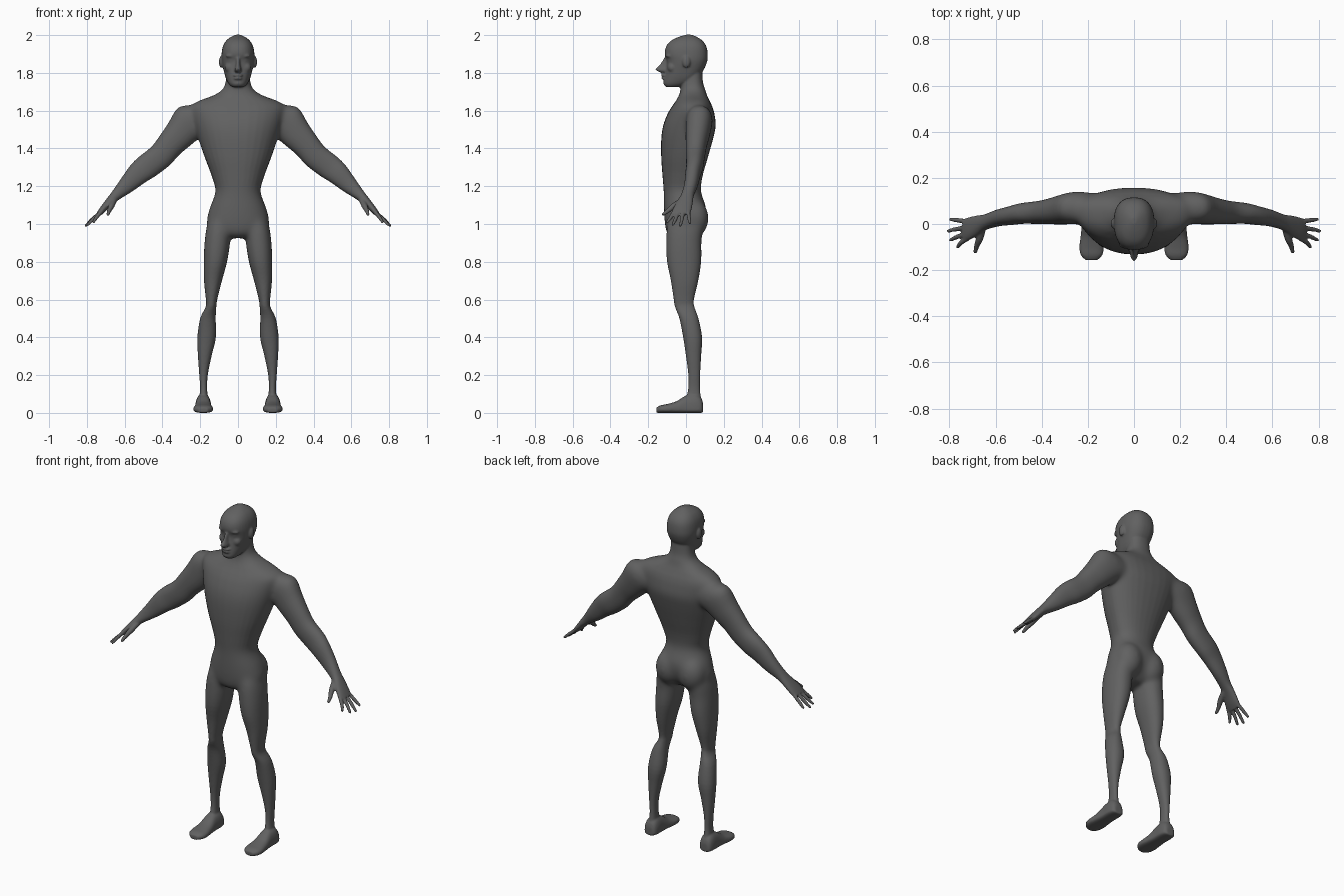
import bpy, bmesh, math
from mathutils import Vector as V, Matrix

bm = bmesh.new()


def dense(rows, k=4):
    """Catmull-Rom interpolation of section rows."""
    out = []
    n = len(rows)
    for i in range(n - 1):
        p = [rows[max(i - 1, 0)], rows[i], rows[i + 1], rows[min(i + 2, n - 1)]]
        for j in range(k):
            t = j / k
            out.append([0.5 * (2 * b + (c - a) * t + (2 * a - 5 * b + 4 * c - d) * t * t
                               + (3 * b - a - 3 * c + d) * t ** 3) for a, b, c, d in zip(*p)])
    return out + [list(rows[-1])]


def ring(c, u, vp, vm, e=2.0, n=32):
    """Superellipse; vp and vm are the two separate half-depths."""
    pts = []
    for i in range(n):
        a = 2 * math.pi * i / n
        ca, sa = math.cos(a), math.sin(a)
        x = math.copysign(abs(ca) ** (2 / e), ca)
        y = abs(sa) ** (2 / e)
        pts.append(V(c) + V(u) * x + (V(vp) if sa >= 0 else V(vm)) * y)
    return pts


def loft(rings):
    loops = [[bm.verts.new(p) for p in r] for r in rings]
    n = len(loops[0])
    for a, b in zip(loops, loops[1:]):
        for i in range(n):
            bm.faces.new((a[i], a[(i + 1) % n], b[(i + 1) % n], b[i]))
    bm.faces.new(loops[0][::-1])
    bm.faces.new(loops[-1])


def blob(c, r):
    bmesh.ops.create_uvsphere(bm, u_segments=24, v_segments=16, radius=1,
                              matrix=Matrix.Translation(c) @ Matrix.Diagonal((*r, 1)))


def upright(rows, e=2.0):
    """Rows of z, x centre, half width, front y, widest y, back y."""
    loft([ring((x, yc, z), (w, 0, 0), (0, yb - yc, 0), (0, yf - yc, 0), e)
          for z, x, w, yf, yc, yb in dense(rows)])


def tube(rows):
    """Rows of x, y, z, radius, with a rounded tip."""
    d = (V(rows[-1][:3]) - V(rows[0][:3])).normalized()
    u = d.cross(V((0, 1, 0.3))).normalized()
    v = d.cross(u)
    loft([ring(r[:3], u * r[3], v * r[3], -v * r[3], n=12) for r in dense(rows)])
    blob(rows[-1][:3], [rows[-1][3]] * 3)


# torso and neck
upright([(.925, 0, .05, -.07, 0, .03), (.95, 0, .12, -.1, 0, .06), (1.0, 0, .165, -.112, 0, .095),
         (1.08, 0, .152, -.117, 0, .108), (1.17, 0, .12, -.118, -.01, .08),
         (1.25, 0, .138, -.124, 0, .087), (1.35, 0, .175, -.131, .01, .115),
         (1.45, 0, .21, -.131, .03, .143), (1.52, 0, .232, -.121, .045, .157),
         (1.58, 0, .25, -.099, .06, .151), (1.62, 0, .256, -.076, .065, .14),
         (1.65, 0, .215, -.055, .06, .126), (1.68, 0, .132, -.038, .05, .112),
         (1.71, 0, .085, -.03, .04, .102), (1.75, 0, .066, -.03, .04, .09),
         (1.82, 0, .06, -.03, .04, .085)], 2.2)

# head
upright([(1.725, 0, .03, -.105, -.07, -.03), (1.74, 0, .048, -.118, -.04, .0),
         (1.77, 0, .064, -.115, -.01, .05), (1.81, 0, .075, -.108, 0, .09),
         (1.86, 0, .086, -.102, .01, .112), (1.9, 0, .087, -.113, .01, .115),
         (1.94, 0, .08, -.105, .01, .108), (1.97, 0, .063, -.08, .01, .088),
         (1.99, 0, .038, -.04, .01, .058), (2.002, 0, .012, 0, .015, .03)], 2.4)

# nose, lips and chin
upright([(1.803, 0, .014, -.14, -.1, -.08), (1.812, 0, .02, -.156, -.11, -.08),
         (1.822, 0, .018, -.161, -.11, -.08), (1.845, 0, .012, -.138, -.1, -.08),
         (1.88, 0, .011, -.116, -.1, -.08)])
blob((0, -.112, 1.787), (.028, .02, .008))
blob((0, -.112, 1.771), (.025, .019, .008))
blob((0, -.103, 1.745), (.028, .017, .016))

for s in (-1, 1):
    # brow, eye, cheek and ear
    blob((s * .035, -.09, 1.89), (.03, .018, .01))
    blob((s * .034, -.084, 1.866), (.016, .014, .009))
    blob((s * .042, -.072, 1.828), (.028, .026, .028))
    blob((s * .089, .002, 1.858), (.012, .021, .032))
    # buttock
    blob((s * .076, .045, 1.03), (.08, .076, .1))

    # leg: z, inner x, outer x, front y, back y
    leg = [(1.1, .06, .11, -.05, .05), (1.04, .035, .145, -.085, .075), (.98, .035, .167, -.102, .09),
           (.9, .042, .177, -.105, .082),
           (.8, .058, .181, -.1, .08), (.7, .085, .18, -.08, .065), (.6, .11, .17, -.065, .042),
           (.56, .115, .172, -.058, .045), (.5, .118, .2, -.035, .066), (.4, .117, .215, -.015, .085),
           (.3, .14, .212, 0, .08), (.2, .16, .205, .012, .075), (.12, .163, .201, .01, .075),
           (.04, .155, .212, -.01, .085)]
    upright([(z, s * (a + b) / 2, (b - a) / 2, f, (f + k) / 2, k) for z, a, b, f, k in leg], 2.2)

    # foot: y, half width, top z
    foot = [(.09, .022, .05), (.08, .036, .08), (.05, .042, .1), (0, .042, .092), (-.05, .047, .062),
            (-.1, .053, .047), (-.135, .047, .04), (-.157, .025, .028)]
    loft([ring((s * .184, y, .018), (w, 0, 0), (0, 0, t - .018), (0, 0, -.018), 2.5)
          for y, w, t in dense(foot)])

    # arm and palm: x, y, z, half thickness, half depth
    arm = [(.12, .068, 1.56, .08, .05), (.19, .07, 1.56, .098, .065), (.25, .07, 1.542, .1, .071),
           (.31, .062, 1.475, .084, .064),
           (.36, .055, 1.42, .073, .056), (.41, .05, 1.36, .069, .05), (.48, .046, 1.305, .068, .045),
           (.53, .037, 1.265, .06, .041), (.59, .026, 1.205, .045, .036),
           (.645, .008, 1.153, .029, .034), (.68, -.006, 1.118, .022, .043),
           (.715, -.02, 1.078, .018, .05), (.738, -.026, 1.052, .013, .048)]
    loft([ring((s * x, y, z), (s * .7 * r, 0, .71 * r), (0, d, 0), (0, -d, 0), 2.2)
          for x, y, z, r, d in dense(arm)])

    # fingers: base y, tip x, tip y, tip z
    for y0, x1, y1, z1 in [(.012, .795, .02, 1.005), (-.014, .805, -.03, .992),
                           (-.04, .796, -.07, .996), (-.063, .765, -.1, 1.01)]:
        tube([(s * .72, y0, 1.07, .0105), (s * (.735 + x1) / 2, (y0 + y1) / 2, (1.058 + z1) / 2, .0105),
              (s * x1, y1, z1, .008)])
    tube([(s * .655, -.01, 1.13, .017), (s * .67, -.065, 1.095, .016),
          (s * .682, -.095, 1.07, .012), (s * .688, -.12, 1.052, .0095)])

bmesh.ops.recalc_face_normals(bm, faces=bm.faces)
mesh = bpy.data.meshes.new("human_body")
bm.to_mesh(mesh)
bm.free()
body = bpy.data.objects.new("human_body", mesh)
bpy.context.collection.objects.link(body)
bpy.context.view_layer.objects.active = body
body.select_set(True)

# fuse all parts into one skin
rm = body.modifiers.new("fuse", 'REMESH')
rm.mode = 'VOXEL'
rm.voxel_size = .0052
bpy.ops.object.convert(target='MESH')

# blend strongly at the shoulders and hips, lightly everywhere else
group = body.vertex_groups.new(name="joints")
for v in body.data.vertices:
    x, y, z = abs(v.co.x), v.co.y, v.co.z
    w = max(math.exp(-((x - .22) / .08) ** 4 - ((z - 1.56) / .14) ** 4),
            math.exp(-(x / .2) ** 8 - ((z - 1.03) / .13) ** 4))
    if w > .02:
        group.add([v.index], w, 'REPLACE')
for name, count, vg in [("blend", 120, "joints"), ("soften", 6, "")]:
    sm = body.modifiers.new(name, 'SMOOTH')
    sm.factor = .5
    sm.iterations = count
    sm.vertex_group = vg
bpy.ops.object.convert(target='MESH')
bpy.ops.object.shade_smooth()

# dark grey skin
mat = bpy.data.materials.new("dark_grey")
mat.diffuse_color = (.12, .12, .12, 1)
body.data.materials.clear()
body.data.materials.append(mat)
